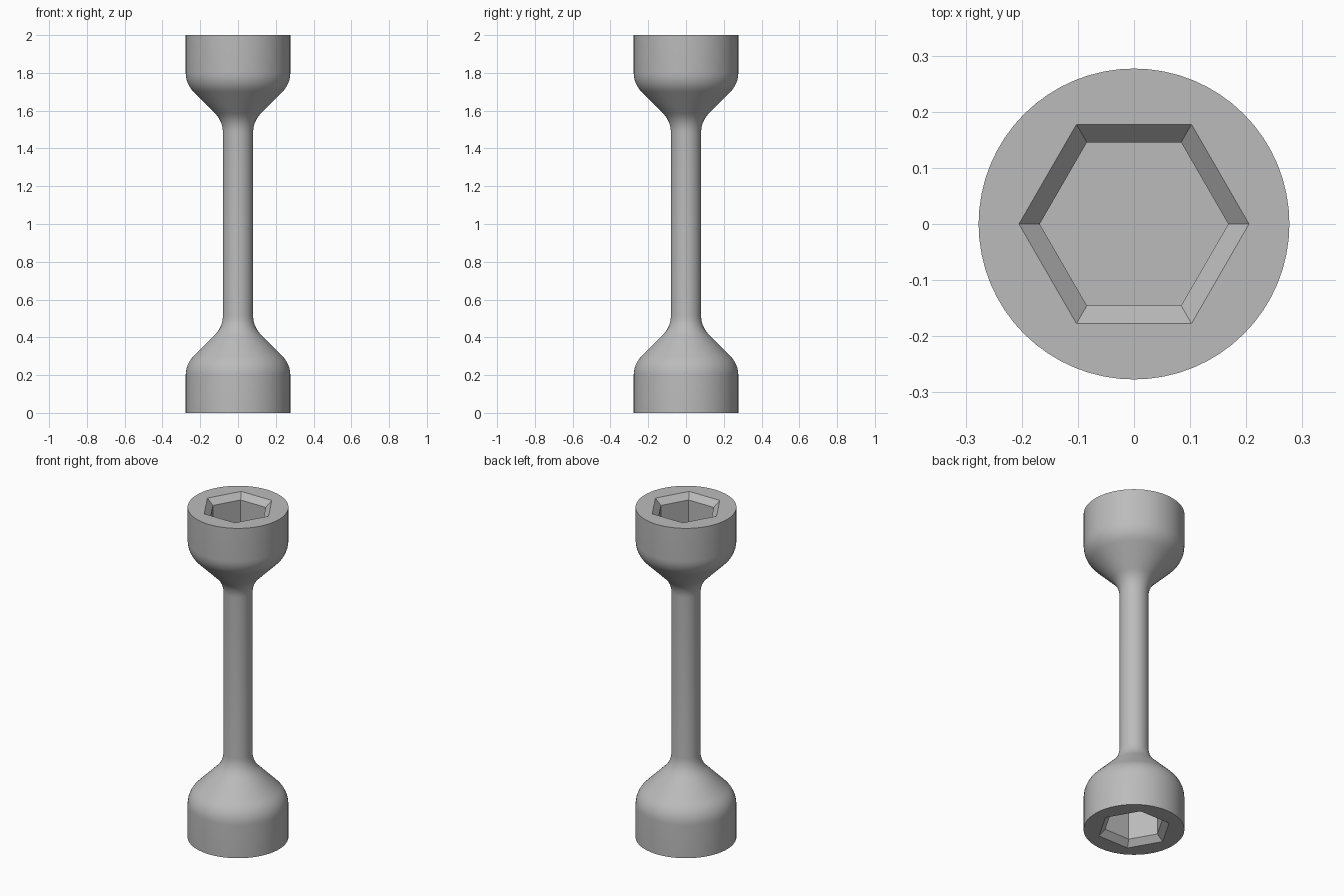
import bpy
import bmesh
from math import sin, cos, pi, radians

cube = bpy.data.objects.get("Cube")
if cube:
    bpy.data.objects.remove(cube, do_unlink=True)

SEGMENTS = 64
HEAD_R, SHAFT_R = 0.277, 0.08      # radii of head and shaft
HEAD_Z, NECK_Z = 0.2, 0.514        # straight head ends, straight shaft starts
FILLET = 0.141                     # radius of both rounded transitions
HEX_R, HEX_INNER_R = 0.205, 0.168  # corner radii at the mouth and inside
CHAMFER, DEPTH = 0.035, 0.25       # socket bevel and total depth
STEPS = 6

steel = bpy.data.materials.new("grey steel")
steel.use_nodes = True
colour = (0.5, 0.5, 0.5, 1)
steel.diffuse_color = colour
steel.node_tree.nodes["Principled BSDF"].inputs["Base Color"].default_value = colour


def ring(bm, radius, z, sides):
    return [bm.verts.new((radius * cos(2 * pi * i / sides),
                          radius * sin(2 * pi * i / sides), z))
            for i in range(sides)]


def skin(bm, rings):
    """Join consecutive rings with quads."""
    for a, b in zip(rings, rings[1:]):
        n = len(a)
        for i in range(n):
            j = (i + 1) % n
            bm.faces.new((a[i], a[j], b[j], b[i]))


# Lower half profile: straight head, convex fillet, cone, concave fillet, shaft
angles = [radians(45) * i / STEPS for i in range(STEPS + 1)]
profile = [(HEAD_R, 0)]
profile += [(HEAD_R - FILLET * (1 - cos(a)), HEAD_Z + FILLET * sin(a)) for a in angles]
profile += [(SHAFT_R + FILLET * (1 - cos(a)), NECK_Z - FILLET * sin(a))
            for a in reversed(angles)]
profile += [(SHAFT_R, 1)]

bm = bmesh.new()
outer = [ring(bm, r, z - 1, SEGMENTS) for r, z in profile]
skin(bm, outer)

# Hexagonal socket with bevelled mouth and flat floor
socket = [ring(bm, r, z - 1, 6) for r, z in
          ((HEX_R, 0), (HEX_INNER_R, CHAMFER), (HEX_INNER_R, DEPTH))]
skin(bm, socket)
bm.faces.new(socket[-1])

# Flat end face between the round rim and the hexagon
rim = [e for e in bm.edges if e.is_boundary
       and all(abs(v.co.z + 1) < 1e-5 for v in e.verts)]
bmesh.ops.triangle_fill(bm, edges=rim, use_beauty=True, normal=(0, 0, -1))
bmesh.ops.recalc_face_normals(bm, faces=bm.faces)
# The shell is open at mid shaft, so check that the head points outward
bm.faces.ensure_lookup_table()
side = bm.faces[0]
if side.normal.dot(side.calc_center_median()) < 0:
    bmesh.ops.reverse_faces(bm, faces=bm.faces)

mesh = bpy.data.meshes.new("double_socket_wrench")
bm.to_mesh(mesh)
bm.free()
mesh.materials.append(steel)
wrench = bpy.data.objects.new("double_socket_wrench", mesh)
wrench.location.z = 1
bpy.context.collection.objects.link(wrench)

bpy.ops.object.select_all(action='DESELECT')
wrench.select_set(True)
bpy.context.view_layer.objects.active = wrench
bpy.ops.object.shade_smooth_by_angle(angle=radians(30))

# Mirror the half wrench about mid shaft
mirror = wrench.modifiers.new("Mirror", 'MIRROR')
mirror.use_axis = (False, False, True)
mirror.use_clip = True
